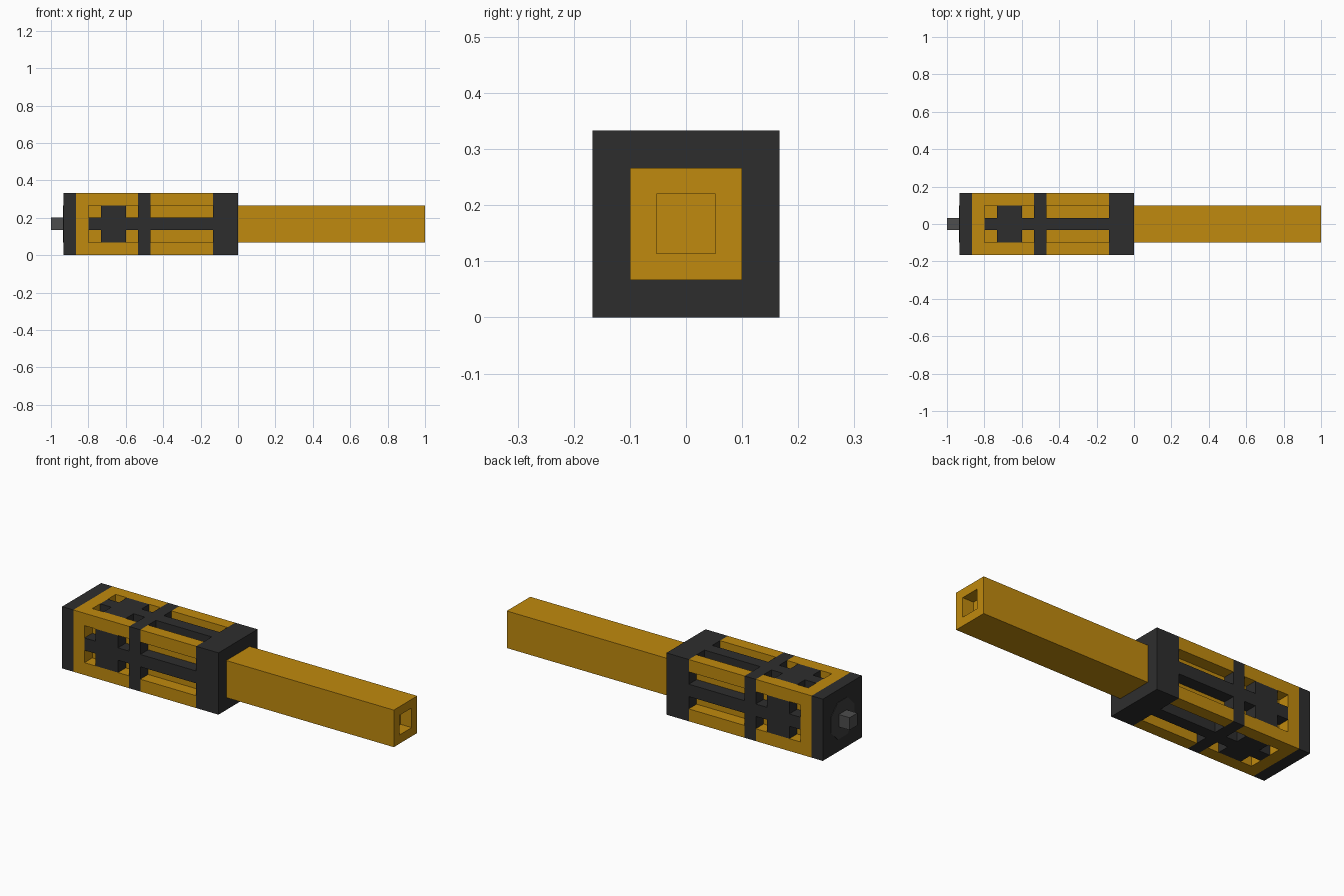
import bpy, bmesh, math
from mathutils import Matrix, Vector

default = bpy.data.objects.get("Cube")
if default:
    bpy.data.objects.remove(default, do_unlink=True)

U = 1 / 15          # one grid unit
MID = 2.5           # height of the long axis, in units


def material(name, rgb):
    m = bpy.data.materials.new(name)
    m.use_nodes = True
    m.diffuse_color = (*rgb, 1)
    m.node_tree.nodes["Principled BSDF"].inputs["Base Color"].default_value = (*rgb, 1)
    return m


GOLD = material("gold", (0.527, 0.254, 0.0044))
DARK = material("dark_grey", (0.027, 0.027, 0.027))
GREY = material("mid_grey", (0.075, 0.075, 0.075))
PLATE = material("plate_grey", (0.045, 0.045, 0.045))


def finish(name, bm, mat):
    """Scale from units, lift to the axis height and link."""
    bm.transform(Matrix.Translation((0, 0, MID * U)) @ Matrix.Scale(U, 4))
    bmesh.ops.recalc_face_normals(bm, faces=bm.faces)
    mesh = bpy.data.meshes.new(name)
    bm.to_mesh(mesh)
    bm.free()
    mesh.materials.append(mat)
    obj = bpy.data.objects.new(name, mesh)
    bpy.context.collection.objects.link(obj)
    return obj


def add_box(bm, x, y, z, turn=0):
    """Box from (min, max) ranges, turned by quarter turns about the long axis."""
    centre = [(a + b) / 2 for a, b in (x, y, z)]
    size = [b - a for a, b in (x, y, z)]
    mat = (Matrix.Rotation(turn * math.pi / 2, 4, 'X') @ Matrix.Translation(centre)
           @ Matrix.Diagonal((*size, 1)))
    bmesh.ops.create_cube(bm, size=1, matrix=mat)


def square_block(name, x, half, mat):
    bm = bmesh.new()
    add_box(bm, x, (-half, half), (-half, half))
    return finish(name, bm, mat)


# Solid blocks along the axis
square_block("end_nub", (-15, -14), 0.5, GREY)
square_block("rear_cap", (-14, -13), 2.5, DARK)
square_block("rear_frame_wall", (-13, -12), 2.5, GOLD)
square_block("middle_ring", (-8, -7), 2.5, DARK)
square_block("front_collar", (-2, 0), 2.5, DARK)

# Inner core and sliding rod, with a square socket in the tip
bm = bmesh.new()
add_box(bm, (-12, 15), (-1.5, 1.5), (-1.5, 1.5))
bm.faces.ensure_lookup_table()
tip = max(bm.faces, key=lambda f: f.calc_center_median().x)
bmesh.ops.inset_region(bm, faces=[tip], thickness=1)
socket = bmesh.ops.extrude_discrete_faces(bm, faces=[tip])["faces"][0]
bmesh.ops.translate(bm, verts=socket.verts, vec=Vector((-1, 0, 0)))
finish("rod", bm, GOLD)

# Corner rails on either side of the ring
for name, x in (("rear_rails", (-12, -8)), ("front_rails", (-7, -2))):
    bm = bmesh.new()
    for turn in range(4):
        add_box(bm, x, (1.5, 2.5), (1.5, 2.5), turn)
    finish(name, bm, GOLD)

# Dark bars and piston plates, one set in each side window
for name, x, half in (("bar_tips", (-12, -11), 0.5), ("piston_plates", (-11, -9), 1.5),
                      ("rear_bars", (-9, -8), 0.5), ("front_bars", (-7, -2), 0.5)):
    bm = bmesh.new()
    for turn in range(4):
        add_box(bm, x, (-half, half), (1.5, 2.5), turn)
    finish(name, bm, DARK)

# Thin eight-sided plate around the nub
bm = bmesh.new()
place = (Matrix.Translation((-14, 0, 0)) @ Matrix.Rotation(math.pi / 2, 4, 'Y')
         @ Matrix.Rotation(math.pi / 8, 4, 'Z'))
bmesh.ops.create_cone(bm, cap_ends=True, segments=8, radius1=1.62, radius2=1.62,
                      depth=0.06, matrix=place)
finish("end_plate", bm, PLATE)
